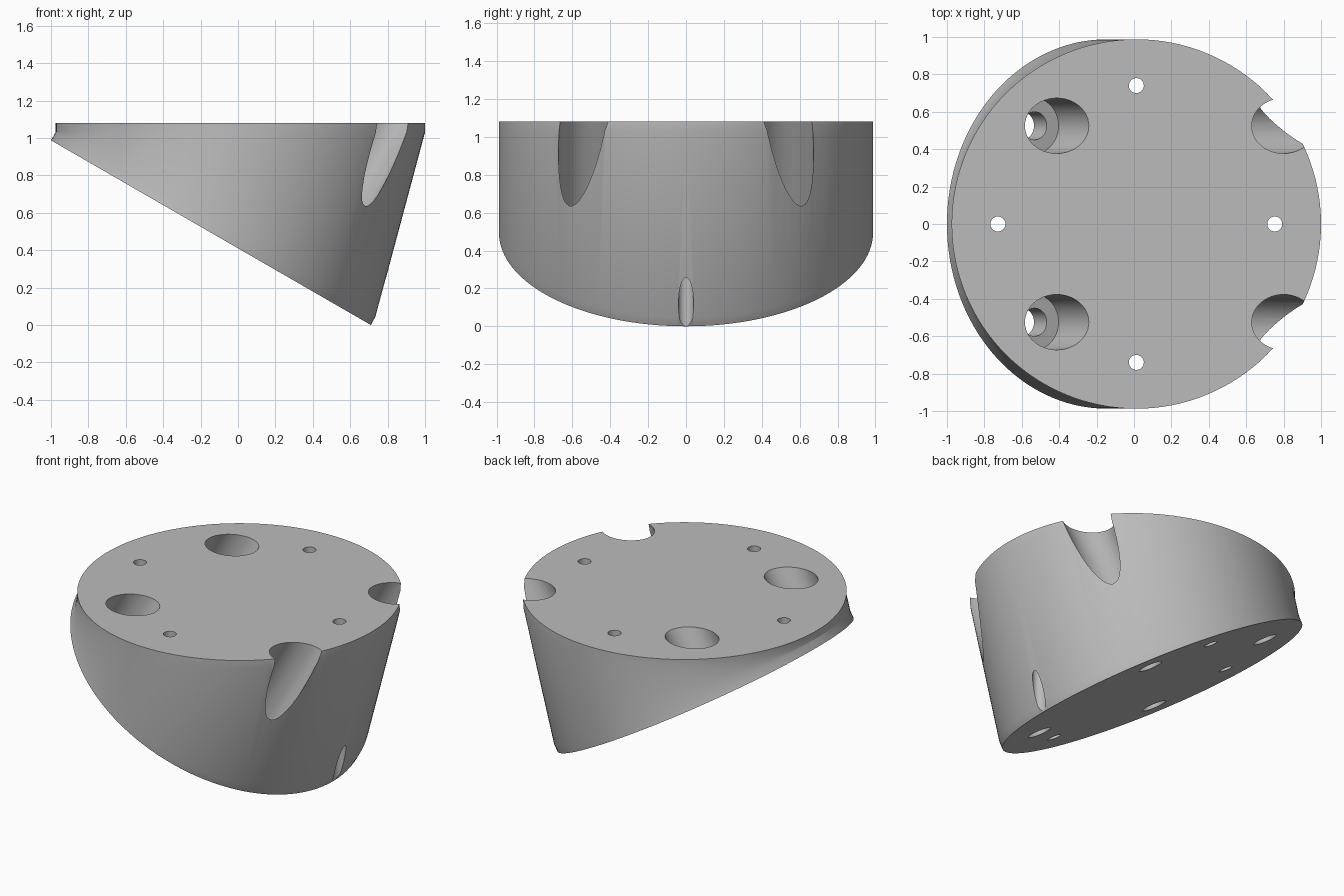
import bpy, bmesh
from math import sin, cos, pi, radians
from mathutils import Vector

if "Cube" in bpy.data.objects:
    bpy.data.objects.remove(bpy.data.objects["Cube"])

RADIUS, LIP, TILT = 0.9875, 0.05, radians(30)
SLOPE = Vector((cos(TILT), 0, -sin(TILT)))    # downhill direction of the sloped base
NORMAL = Vector((sin(TILT), 0, cos(TILT)))    # base normal, pointing up into the body
X, Y, Z = Vector((1, 0, 0)), Vector((0, 1, 0)), Vector((0, 0, 1))
BASE = Vector((-0.145, 0, RADIUS * sin(TILT)))
TOP = Vector((0.0125, 0, 2 * RADIUS * sin(TILT) + LIP * cos(TILT) + LIP))

grey = bpy.data.materials.new("Grey")
grey.use_nodes = True
colour = (0.5, 0.5, 0.5, 1)
grey.diffuse_color = colour
grey.node_tree.nodes["Principled BSDF"].inputs["Base Color"].default_value = colour


def loft(name, rings, sides):
    """Closed solid through circles given as (centre, in-plane x axis, radius)."""
    bm = bmesh.new()
    loops = []
    for centre, axis, r in rings:
        angles = [2 * pi * i / sides for i in range(sides)]
        loops.append([bm.verts.new(centre + r * (cos(a) * axis + sin(a) * Y)) for a in angles])
    bm.faces.new(loops[0][::-1])
    bm.faces.new(loops[-1])
    for low, high in zip(loops, loops[1:]):
        for i in range(sides):
            j = (i + 1) % sides
            bm.faces.new((low[i], low[j], high[j], high[i]))
    bmesh.ops.remove_doubles(bm, verts=bm.verts[:], dist=0.0005)
    bmesh.ops.recalc_face_normals(bm, faces=bm.faces[:])
    mesh = bpy.data.meshes.new(name)
    bm.to_mesh(mesh)
    bm.free()
    mesh.materials.append(grey)
    obj = bpy.data.objects.new(name, mesh)
    bpy.context.collection.objects.link(obj)
    return obj


# Wedge body: level top disc and tilted base disc joined by a ruled wall
body = loft("wedge_mount", [
    (BASE, SLOPE, RADIUS),
    (BASE + LIP * NORMAL, SLOPE, RADIUS),
    (TOP - LIP * Z, X, RADIUS),
    (TOP, X, RADIUS)], 128)

cutters = []
# Vertical pin holes on the top bolt circle
for dx, dy in ((1, 0), (-1, 0), (0, 1), (0, -1)):
    foot = Vector((TOP.x + 0.74 * dx, 0.74 * dy, -0.1))
    cutters.append(loft("pin_hole_cutter", [(foot, X, 0.04), (foot + 1.4 * Z, X, 0.04)], 32))

# Counterbored screw holes square to the sloped base
for u in (-0.525, 0.525):
    for v in (-0.525, 0.525):
        foot = BASE + u * SLOPE + v * Y
        cutters.append(loft("screw_hole_cutter", [
            (foot - 0.1 * NORMAL, SLOPE, 0.075),
            (foot + 0.136 * NORMAL, SLOPE, 0.075),
            (foot + 0.136 * NORMAL, SLOPE, 0.148),
            (foot + 1.4 * NORMAL, SLOPE, 0.148)], 48))

bpy.ops.object.select_all(action="DESELECT")
bpy.context.view_layer.objects.active = body
body.select_set(True)
for cutter in cutters:
    mod = body.modifiers.new("hole", "BOOLEAN")
    mod.operation, mod.solver, mod.object = "DIFFERENCE", "EXACT", cutter
    bpy.ops.object.modifier_apply(modifier=mod.name)
    bpy.data.objects.remove(cutter)

bpy.ops.object.shade_smooth_by_angle(angle=radians(30))
